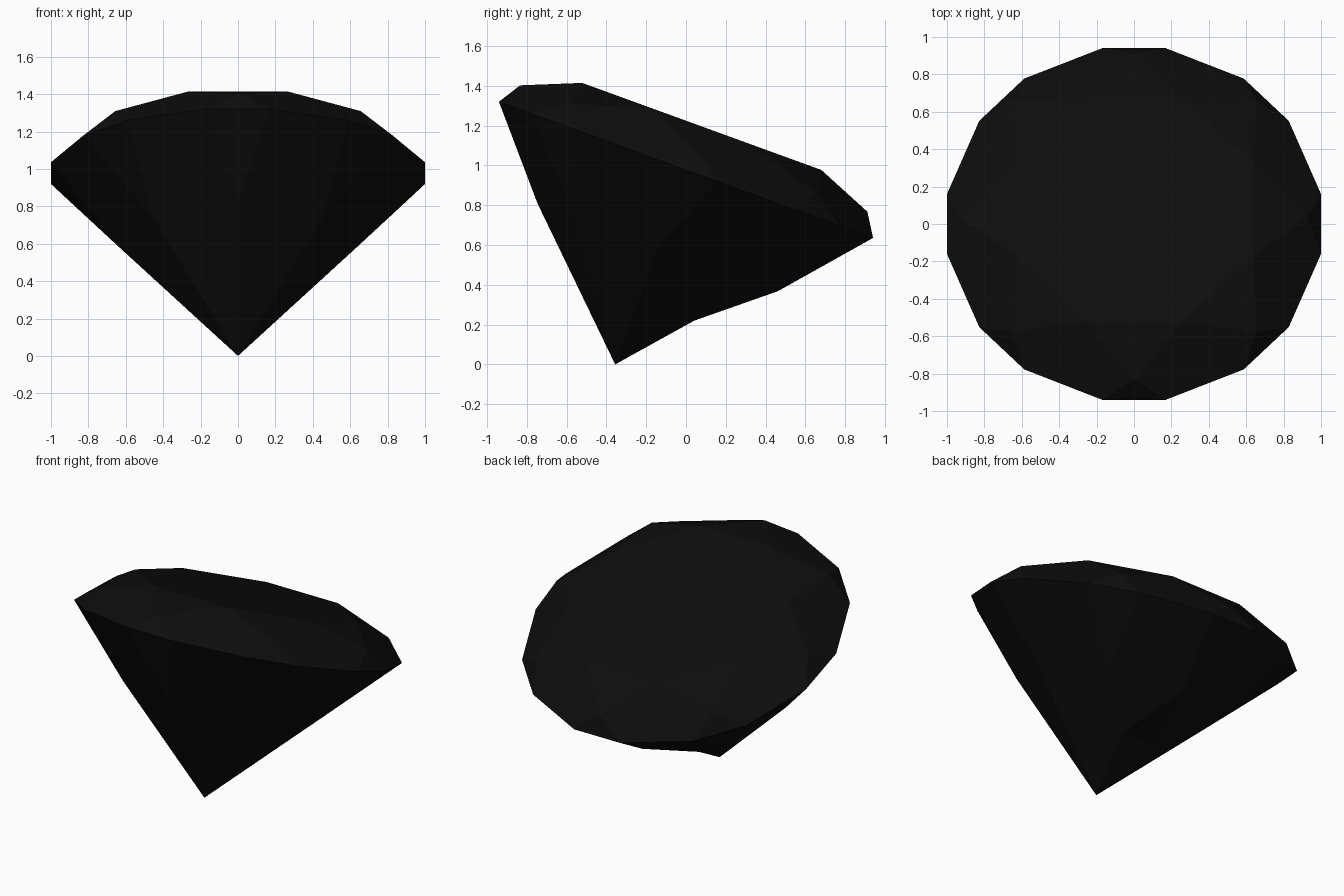
import bpy, bmesh, math
from mathutils import Matrix

if "Cube" in bpy.data.objects:
    bpy.data.objects.remove(bpy.data.objects["Cube"])

SIDES = 8
STEP = math.radians(45)
SPLIT = math.radians(9.65)   # half width of each girdle pair


def ring(bm, radius, height, offset):
    """Eight points around the gem axis."""
    return [bm.verts.new((radius * math.cos(i * STEP + offset),
                          radius * math.sin(i * STEP + offset), height))
            for i in range(SIDES)]


bm = bmesh.new()
table = ring(bm, 0.692, 0.232, STEP / 2)
star = ring(bm, 0.928, 0.114, 0)
girdle_a = ring(bm, 1.0144, 0.0, -SPLIT)
girdle_b = ring(bm, 1.0144, 0.0, SPLIT)
tip = ring(bm, 0.642, -0.415, 0)
mid = ring(bm, 0.322, -0.698, STEP / 2)
culet = bm.verts.new((0, 0, -1.04))

bm.faces.new(table)
for i in range(SIDES):
    n, p = (i + 1) % SIDES, i - 1
    # Crown: star, girdle and kite facets
    bm.faces.new((table[p], star[i], table[i]))
    bm.faces.new((star[i], girdle_a[i], girdle_b[i]))
    bm.faces.new((table[i], star[i], girdle_b[i], girdle_a[n], star[n]))
    # Pavilion: girdle and main facets
    bm.faces.new((tip[i], girdle_b[i], girdle_a[i]))
    bm.faces.new((mid[i], tip[n], girdle_a[n], girdle_b[i], tip[i]))
    # Facets running to the point; the rear one is cut flat
    if i == 2:
        bm.faces.new((mid[p], mid[i], tip[i]))
        bm.faces.new((culet, mid[i], mid[p]))
    else:
        bm.faces.new((culet, tip[i], mid[p]))
        bm.faces.new((culet, mid[i], tip[i]))

bmesh.ops.recalc_face_normals(bm, faces=bm.faces)
# Lean the gem so it stands on its point, table tipped to the back
bm.transform(Matrix.Translation((0, 0, 0.9775)) @
             Matrix.Rotation(math.radians(-20), 4, 'X'))

mesh = bpy.data.meshes.new("gemstone")
bm.to_mesh(mesh)
bm.free()
mat = bpy.data.materials.new("black")
mat.diffuse_color = (0.004, 0.004, 0.004, 1)
mat.use_nodes = True
mat.node_tree.nodes["Principled BSDF"].inputs["Base Color"].default_value = mat.diffuse_color
mesh.materials.append(mat)
gem = bpy.data.objects.new("gemstone", mesh)
bpy.context.collection.objects.link(gem)
